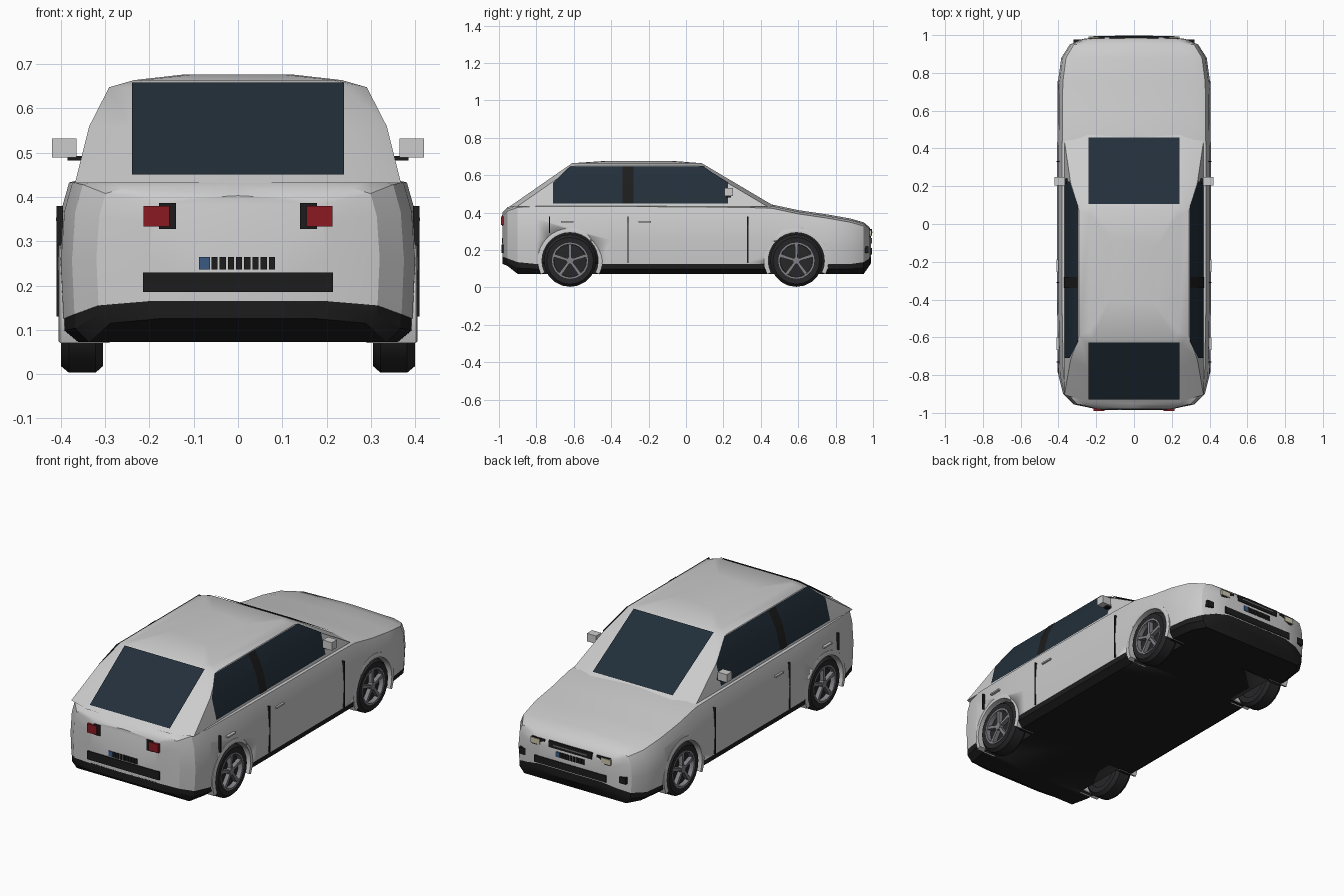
import bpy, bmesh, math

if "Cube" in bpy.data.objects:
    bpy.data.objects.remove(bpy.data.objects["Cube"])

def material(name, r, g, b):
    m = bpy.data.materials.new(name)
    m.diffuse_color = (r, g, b, 1)
    m.use_nodes = True
    m.node_tree.nodes["Principled BSDF"].inputs["Base Color"].default_value = m.diffuse_color
    return m

PAINT = material("paint", .62, .62, .62)
BLACK = material("black_trim", .012, .012, .012)
GLASS = material("glass", .016, .028, .042)
RUBBER = material("rubber", .02, .02, .022)
METAL = material("metal", .22, .22, .24)
RED = material("red_lamp", .25, .01, .015)
LAMP = material("lamp", .6, .57, .42)
BLUE = material("blue", .04, .1, .22)

def finish(name, bm, mat, angle=30):
    bmesh.ops.recalc_face_normals(bm, faces=bm.faces)
    me = bpy.data.meshes.new(name)
    bm.to_mesh(me)
    bm.free()
    me.materials.append(mat)
    me.shade_smooth()
    me.set_sharp_from_angle(angle=math.radians(angle))
    ob = bpy.data.objects.new(name, me)
    bpy.context.collection.objects.link(ob)
    return ob

def loft(name, sections, mat, closed=False, angle=30):
    bm = bmesh.new()
    rows = [[bm.verts.new(p) for p in s] for s in sections]
    n = len(rows[0])
    pairs = list(zip(rows, rows[1:]))
    if closed:
        pairs.append((rows[-1], rows[0]))
    else:
        bm.faces.new(rows[0])
        bm.faces.new(rows[-1])
    for a, b in pairs:
        for i in range(n):
            j = (i + 1) % n
            bm.faces.new((a[i], a[j], b[j], b[i]))
    return finish(name, bm, mat, angle)

def box(name, x0, x1, y0, y1, z0, z1, mat):
    s = [[(x0, y, z0), (x1, y, z0), (x1, y, z1), (x0, y, z1)] for y in (y0, y1)]
    return loft(name, s, mat)

def pair(name, x0, x1, *rest):
    box(name + "_right", x0, x1, *rest)
    box(name + "_left", -x1, -x0, *rest)

def sheet(name, polys, mat):
    bm = bmesh.new()
    for p in polys:
        bm.faces.new([bm.verts.new(v) for v in p])
    bmesh.ops.remove_doubles(bm, verts=bm.verts, dist=1e-5)
    return finish(name, bm, mat)

def mirrored(half):
    return half + [(-x, y, z) for x, y, z in reversed(half) if x > 0]

# Lower body and black underbody: y, half width, lower edge, upper edge
stations = [(-.98, .20, .165, .395), (-.955, .32, .155, .42), (-.90, .375, .135, .44),
            (-.80, .40, .125, .445), (-.40, .408, .125, .445), (.30, .408, .125, .44),
            (.46, .406, .125, .435), (.60, .405, .125, .405), (.75, .403, .125, .383),
            (.88, .385, .125, .36), (.95, .34, .135, .34), (.98, .27, .155, .315),
            (.99, .19, .17, .29)]
body_rows, under_rows = [], []
for y, w, zb, zt in stations:
    h = zt - zb
    body_rows.append(mirrored([(0, y, zb), (w * .985, y, zb), (w, y, zb + h * .4),
                               (w * .98, y, zb + h * .76), (w * .935, y, zt - .012),
                               (w * .8, y, zt), (0, y, zt + .008)]))
    drop = zb - .072 if zb < .14 else .04
    under_rows.append(mirrored([(0, y, zb - drop), (w * .9, y, zb - drop),
                                (w * .98, y, zb - drop * .5), (w * .98, y, zb + .004),
                                (0, y, zb + .004)]))
body = loft("lower_body", body_rows, PAINT)
under = loft("underbody", under_rows, BLACK)

# Cabin: z, half width, with sloped front and rear screens
def front_y(z): return .463 - (z - .44) * 1.69
def rear_y(z): return -.925 + (z - .445) * 1.44

rings = []
for z, w in ((.432, .368), (.56, .336), (.648, .291), (.664, .235), (.677, .12)):
    yf, yb, c = front_y(z), rear_y(z), .04
    if z > .67:
        yf, yb = -.08, -.42
    xi = min(.245, w - .02)
    half = [(xi, yf, z), (w, yf - c, z), (w, yb + c, z), (xi, yb, z)]
    rings.append(half + [(-x, y, zz) for x, y, zz in reversed(half)])
loft("cabin", rings, PAINT)

# Front and rear screens
for name, fn, d in (("windscreen", front_y, .006), ("rear_screen", rear_y, -.006)):
    lo, hi = .447, .655
    sheet(name, [[(-.24, fn(lo) + d, lo + .004), (.24, fn(lo) + d, lo + .004),
                  (.24, fn(hi) + d, hi + .004), (-.24, fn(hi) + d, hi + .004)]], GLASS)

# Side windows and door pillars
def side_x(z):
    return .368 - (z - .432) * .25 if z <= .56 else .336 - (z - .56) * .511

def side_panel(name, polys, off, mat):
    for s, tag in ((1, "right"), (-1, "left")):
        sheet(f"{name}_{tag}", [[(s * (side_x(z) + off), y, z) for y, z in p] for p in polys], mat)

side_panel("side_window", [[(-.71, .448), (.225, .448), (.225, .56), (-.71, .56)],
                           [(-.71, .56), (.225, .56), (.09, .647), (-.62, .647)]], .004, GLASS)
side_panel("door_pillar", [[(-.34, .448), (-.28, .448), (-.28, .56), (-.34, .56)],
                           [(-.34, .56), (-.28, .56), (-.28, .647), (-.34, .647)]], .007, BLACK)

# Wheels, arches and wheel wells
def arc(y, r, a):
    return y + r * math.cos(a), .143 + r * math.sin(a)

def sweep(name, y, s, profile, mat, a0=0, a1=360, n=20):
    full = a1 - a0 == 360
    rows = []
    for i in range(n if full else n + 1):
        a = math.radians(a0 + (a1 - a0) * i / n)
        rows.append([(s * x, *arc(y, r, a)) for x, r in profile])
    return loft(name, rows, mat, closed=full)

for y, end in ((-.62, "rear"), (.59, "front")):
    for s, side in ((1, "right"), (-1, "left")):
        tag = f"{end}_{side}"
        disc = [[(s * x, *arc(y, .155, 2 * math.pi * i / 32)) for i in range(32)] for x in (.285, .5)]
        cutter = loft("well_cutter_" + tag, disc, BLACK)
        cutter.hide_render = True
        cutter.hide_viewport = True
        for ob in (body, under):
            mod = ob.modifiers.new("well_" + tag, "BOOLEAN")
            mod.operation, mod.object, mod.solver = "DIFFERENCE", cutter, "EXACT"
            mod.material_mode = "TRANSFER"
        sweep("arch_" + tag, y, s, [(.29, .15), (.405, .15), (.406, .16), (.402, .173), (.29, .173)],
              PAINT, -25, 205, 20)
        sweep("tyre_" + tag, y, s, [(.305, .095), (.305, .125), (.322, .14), (.382, .14),
                                    (.4, .125), (.397, .095)], RUBBER)
        sweep("rim_" + tag, y, s, [(.33, .084), (.33, .097), (.4, .097), (.4, .088)], METAL)
        hub = [[(s * x, *arc(y, .097, 2 * math.pi * i / 20)) for i in range(20)] for x in (.31, .375)]
        loft("wheel_disc_" + tag, hub, RUBBER)
        cap = [[(s * x, *arc(y, .02, 2 * math.pi * i / 10)) for i in range(10)] for x in (.37, .399)]
        loft("hub_cap_" + tag, cap, METAL)
        for k in range(5):
            a = math.radians(90 + 72 * k)
            spoke = [[(s * x, *arc(y, r, a + da)) for r, da in
                      ((.012, -.6), (.09, -.1), (.09, .1), (.012, .6))] for x in (.372, .397)]
            loft(f"spoke_{tag}_{k}", spoke, METAL)

# Door seams, handles and mirrors
for y, z0 in ((-.73, .29), (-.31, .13), (.33, .13)):
    pair("door_seam", .395, .4095, y - .003, y + .003, z0, .38, BLACK)
for y in (-.635, -.22):
    pair("door_handle", .39, .411, y - .033, y + .033, .346, .354, PAINT)
pair("mirror_arm", .345, .385, .215, .24, .482, .493, BLACK)
pair("mirror", .365, .42, .205, .25, .489, .532, PAINT)

# Rear lamps, bumper strip and plate
pair("rear_lamp_frame", .14, .178, -.984, -.95, .328, .387, BLACK)
pair("rear_lamp", .155, .214, -.99, -.94, .333, .38, RED)
box("rear_bumper_strip", -.215, .215, -.986, -.95, .185, .23, BLACK)

# Front grille, lamps and lower strip
box("front_grille", -.13, .13, .95, .994, .278, .312, BLACK)
box("grille_slat", -.10, .10, .95, .997, .292, .298, METAL)
pair("headlamp_frame", .155, .235, .94, .988, .268, .308, BLACK)
pair("headlamp", .185, .24, .94, .992, .275, .303, LAMP)
box("front_bumper_strip", -.215, .215, .95, .994, .175, .212, BLACK)
pair("fog_lamp", .28, .32, .93, .976, .185, .22, BLACK)

# Plate bars at both ends
for end, s, y in (("rear", 1, -.982), ("front", -1, .991)):
    def bar(name, a, b, mat):
        box(f"{end}_{name}", s * a, s * b, y - .003, y + .003, .236, .264, mat)
    bar("plate_band", -.088, -.063, BLUE)
    for i in range(8):
        bar(f"plate_bar_{i}", -.06 + i * .0185, -.046 + i * .0185, BLACK)
